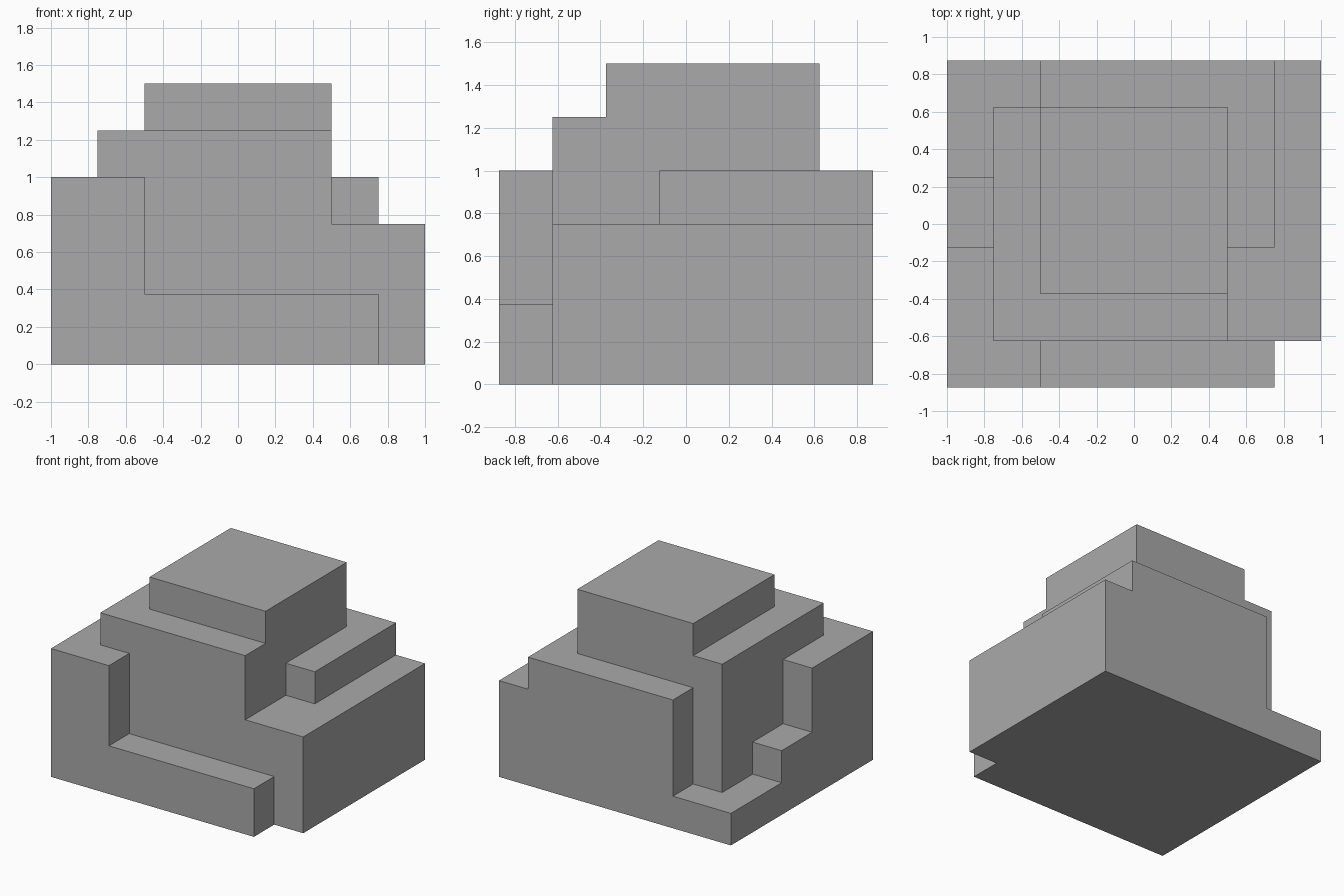
import bpy, bmesh
from mathutils import Vector

if "Cube" in bpy.data.objects:
    bpy.data.objects.remove(bpy.data.objects["Cube"])

grey = bpy.data.materials.new("stone grey")
grey.diffuse_color = (0.4, 0.4, 0.4, 1)
grey.use_nodes = True
grey.node_tree.nodes["Principled BSDF"].inputs["Base Color"].default_value = grey.diffuse_color

# Each part: (x0, x1, y0, y1, height); every part stands on the ground
PARTS = {
    "core":             (-0.75, 0.50, -0.625, 0.625, 1.25),
    "top_cap":          (-0.50, 0.50, -0.375, 0.625, 1.50),
    "front_left_wall":  (-1.00, -0.50, -0.875, -0.625, 1.00),
    "left_wall":        (-1.00, -0.75, -0.875, -0.125, 1.00),
    "left_middle_step": (-1.00, -0.75, -0.125, 0.25, 0.50),
    "left_low_step":    (-1.00, -0.75, 0.25, 0.875, 0.25),
    "back_left_step":   (-0.75, -0.50, 0.625, 0.875, 0.25),
    "front_step":       (-0.50, 0.75, -0.875, -0.625, 0.375),
    "right_terrace":    (0.50, 1.00, -0.625, 0.875, 0.75),
    "right_ledge":      (0.50, 0.75, -0.125, 0.875, 1.00),
    "back_wall":        (-0.50, 0.75, 0.625, 0.875, 1.00),
}
boxes = list(PARTS.values())

# Cut planes shared by all parts
cuts = [sorted({v for b in boxes for v in b[0:2]}),
        sorted({v for b in boxes for v in b[2:4]}),
        sorted({0.0} | {b[4] for b in boxes})]


def filled(cell):
    """True if the grid cell lies inside any part."""
    if any(i < 0 or i >= len(c) - 1 for i, c in zip(cell, cuts)):
        return False
    x, y, z = ((c[i] + c[i + 1]) / 2 for i, c in zip(cell, cuts))
    return any(b[0] < x < b[1] and b[2] < y < b[3] and z < b[4] for b in boxes)


# Weld the parts into one solid: keep only faces between full and empty cells
bm = bmesh.new()
for i in range(len(cuts[0]) - 1):
    for j in range(len(cuts[1]) - 1):
        for k in range(len(cuts[2]) - 1):
            cell = (i, j, k)
            if not filled(cell):
                continue
            for axis in range(3):
                u, v = (axis + 1) % 3, (axis + 2) % 3
                for side in (0, 1):
                    near = list(cell)
                    near[axis] += 2 * side - 1
                    if filled(near):
                        continue
                    quad = []
                    for du, dv in ((0, 0), (1, 0), (1, 1), (0, 1)):
                        p = Vector((0, 0, 0))
                        p[axis] = cuts[axis][cell[axis] + side]
                        p[u] = cuts[u][cell[u] + du]
                        p[v] = cuts[v][cell[v] + dv]
                        quad.append(bm.verts.new(p))
                    bm.faces.new(quad if side else quad[::-1])

# Merge coplanar pieces into clean flat faces
bmesh.ops.remove_doubles(bm, verts=bm.verts[:], dist=1e-4)
bmesh.ops.dissolve_limit(bm, angle_limit=0.01, verts=bm.verts[:], edges=bm.edges[:])
bmesh.ops.recalc_face_normals(bm, faces=bm.faces[:])

mesh = bpy.data.meshes.new("stepped_block")
bm.to_mesh(mesh)
bm.free()
mesh.materials.append(grey)
bpy.context.collection.objects.link(bpy.data.objects.new("stepped_block", mesh))
